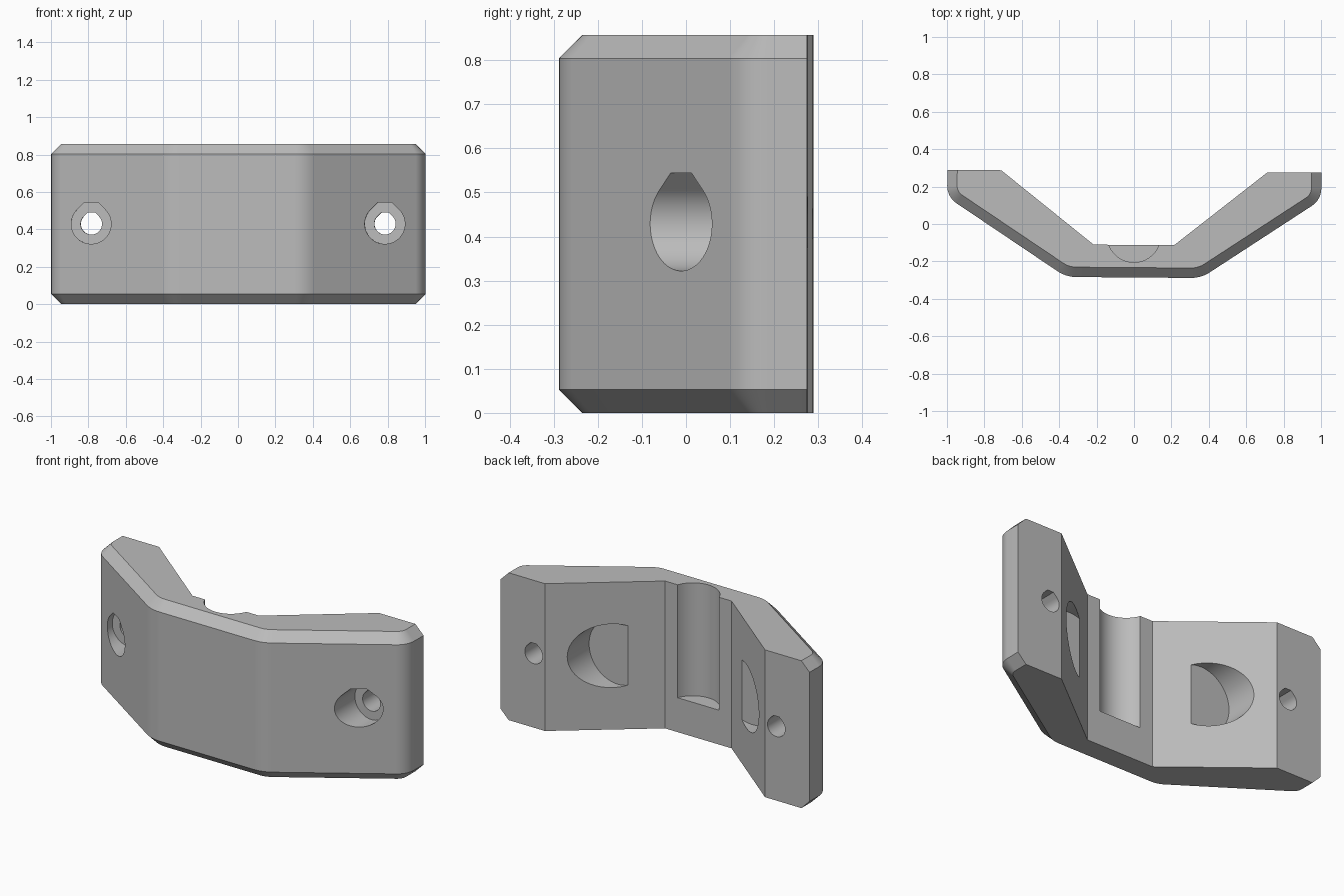
import bpy, bmesh, math
from mathutils import Matrix, Vector

old = bpy.data.objects.get("Cube")
if old:
    bpy.data.objects.remove(old, do_unlink=True)

HEIGHT, CHAMFER = 0.857, 0.053
HOLE_X, MID_Z = 0.785, 0.429

grey = bpy.data.materials.new("plain grey")
grey.use_nodes = True
grey.diffuse_color = (0.5, 0.5, 0.5, 1)
grey.node_tree.nodes["Principled BSDF"].inputs["Base Color"].default_value = (0.5, 0.5, 0.5, 1)


def loft(name, rings):
    """Closed solid through a list of matching rings of points."""
    bm = bmesh.new()
    loops = [[bm.verts.new(p) for p in ring] for ring in rings]
    n = len(loops[0])
    for a, b in zip(loops, loops[1:]):
        for i in range(n):
            j = (i + 1) % n
            bm.faces.new((a[i], a[j], b[j], b[i]))
    bm.faces.new(loops[0][::-1])
    bm.faces.new(loops[-1])
    bmesh.ops.recalc_face_normals(bm, faces=bm.faces)
    mesh = bpy.data.meshes.new(name)
    bm.to_mesh(mesh)
    bm.free()
    mesh.materials.append(grey)
    ob = bpy.data.objects.new(name, mesh)
    bpy.context.collection.objects.link(ob)
    return ob


def fillet(corner, before, after, length, inset, steps=8):
    """Rounded corner, moved inwards by inset around the same centre."""
    c = Vector(corner)
    u = (Vector(before) - c).normalized()
    v = (Vector(after) - c).normalized()
    half = u.angle(v) / 2
    radius = length * math.tan(half)
    centre = c + (u + v).normalized() * (length / math.cos(half))
    a, b = c + u * length - centre, c + v * length - centre
    start = math.atan2(a.y, a.x)
    turn = math.atan2(a.cross(b), a.dot(b))
    r = radius - inset
    return [centre + Vector((math.cos(start + turn * i / steps),
                             math.sin(start + turn * i / steps))) * r
            for i in range(steps + 1)]


def outline(inset):
    """Plan of the angled bracket; only the outer side is inset."""
    back, end, knee = (1, 0.282), (1, 0.137), (0.361, -0.286)
    half = [Vector((0.215, -0.112)), Vector((0.712, 0.282)), Vector((1 - inset, 0.282))]
    half += fillet(end, back, knee, 0.06, inset)
    half += fillet(knee, end, (-0.361, -0.286), 0.055, inset)
    return half + [Vector((-p.x, p.y)) for p in reversed(half)]


def teardrop(r):
    """Circle with a flattened, sloped roof."""
    pts = [(r * math.cos(math.radians(t)), r * math.sin(math.radians(t)))
           for t in range(135, 406, 6)]
    top = 1.08 * r
    w = r * math.sqrt(2) - top
    return pts + [(w, top), (-w, top)]


def circle(r, n=64):
    return [(r * math.cos(math.tau * i / n), r * math.sin(math.tau * i / n)) for i in range(n)]


def bore(name, shape, x, y0, y1):
    """Cutter running front to back."""
    return loft(name, [[(x + a, y, MID_Z + b) for a, b in shape] for y in (y0, y1)])


# Body with chamfered outer edges at top and bottom
levels = ((0, CHAMFER), (CHAMFER, 0), (HEIGHT - CHAMFER, 0), (HEIGHT, CHAMFER))
body = loft("angled_bracket", [[(p.x, p.y, z) for p in outline(d)] for z, d in levels])

# Screw holes, screw head recesses and round pockets in both wings
cutters = []
for s in (-1, 1):
    cutters += [bore("screw_recess_cutter", teardrop(0.107), s * HOLE_X, -0.5, 0.11),
                bore("screw_hole_cutter", teardrop(0.057), s * HOLE_X, -0.6, 0.6),
                bore("pocket_cutter", circle(0.185), s * 0.435, 0.01, 0.6)]

# Round channel down the middle of the back, open at the top
cutters.append(loft("channel_cutter",
                    [[(a, b - 0.062, z) for a, b in circle(0.143)] for z in (0.2, 1.0)]))

bpy.ops.object.select_all(action='DESELECT')
bpy.context.view_layer.objects.active = body
body.select_set(True)
for c in cutters:
    c.hide_render = True
    mod = body.modifiers.new("cut", 'BOOLEAN')
    mod.operation = 'DIFFERENCE'
    mod.solver = 'EXACT'
    mod.object = c
    bpy.ops.object.modifier_apply(modifier=mod.name)
    bpy.data.objects.remove(c, do_unlink=True)

# Slight turn about the upright axis, then smooth rounds with crisp edges
body.data.transform(Matrix.Rotation(-0.0075, 4, 'Z'))
bpy.ops.object.shade_smooth_by_angle(angle=math.radians(25))
weighted = body.modifiers.new("flat_face_normals", 'WEIGHTED_NORMAL')
weighted.keep_sharp = True
